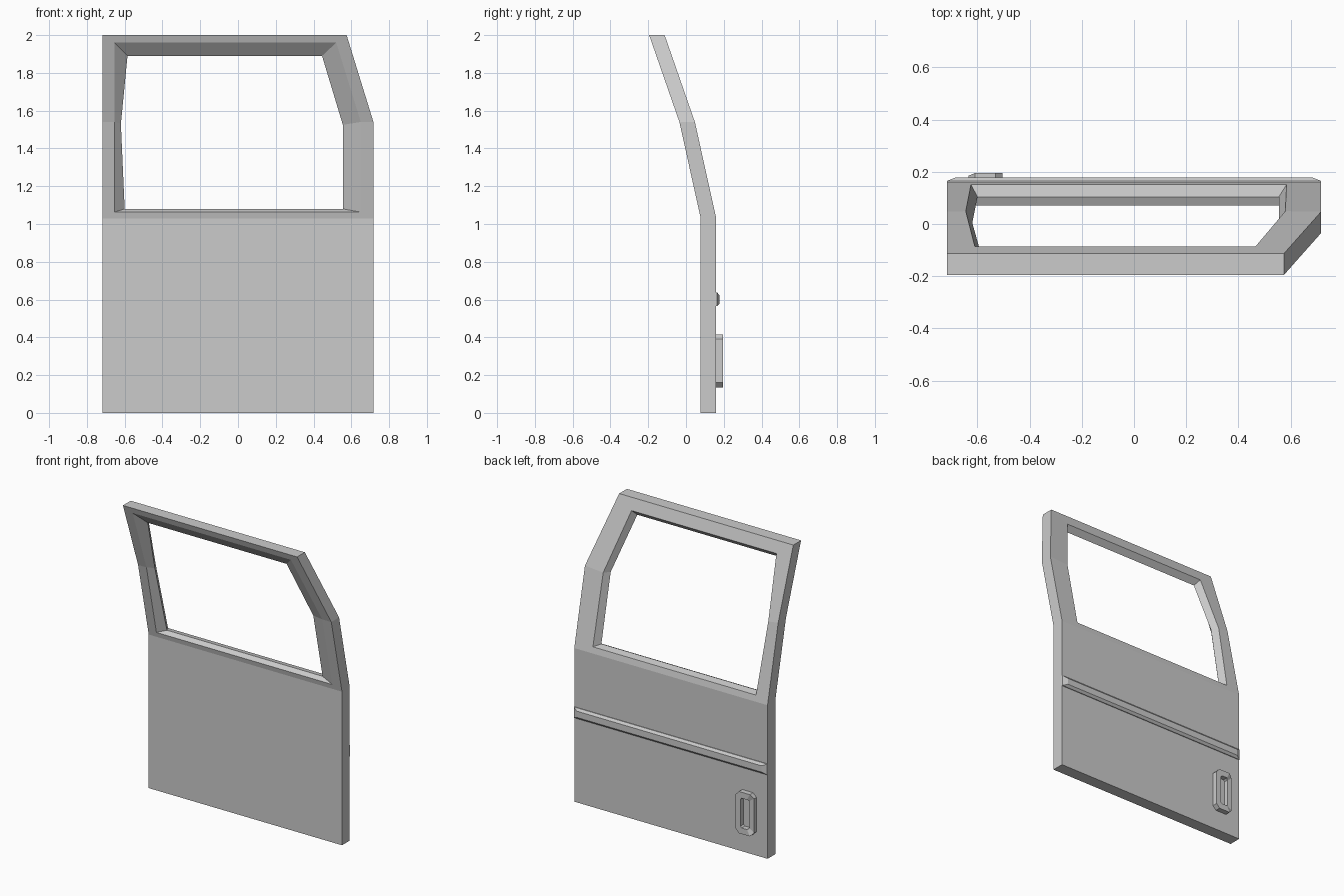
import bpy, bmesh

if "Cube" in bpy.data.objects:
    bpy.data.objects.remove(bpy.data.objects["Cube"])


def make_object(name, bm):
    bmesh.ops.recalc_face_normals(bm, faces=bm.faces[:])
    me = bpy.data.meshes.new(name)
    bm.to_mesh(me)
    bm.free()
    ob = bpy.data.objects.new(name, me)
    bpy.context.collection.objects.link(ob)
    return ob


def bridge(bm, a, b, skip=()):
    n = len(a)
    for i in range(n):
        if i not in skip:
            j = (i + 1) % n
            bm.faces.new((a[i], a[j], b[j], b[i]))


def skin_y(z):
    """Outer skin of the door: upright below, leaning inwards in two steps above."""
    pts = [(0, 0.16), (1.03, 0.16), (1.54, 0.047), (2.0, -0.113)]
    for (z0, y0), (z1, y1) in zip(pts, pts[1:]):
        if z <= z1:
            return y0 + (y1 - y0) * (z - z0) / (z1 - z0)
    return pts[-1][1]


def ring(bm, outline, depth):
    return [bm.verts.new((x, skin_y(z) - depth, z)) for x, z in outline]


# Door shell: window frame rings joined to the lower panel
W = 0.717
T = 0.082
outer = [(-W, 1.03), (-W, 1.54), (-W, 2.0), (0.575, 2.0), (W, 1.54), (W, 1.03)]
back_hole = [(-0.625, 1.07), (-0.645, 1.53), (-0.61, 1.925),
             (0.465, 1.925), (0.58, 1.53), (0.585, 1.07)]
mid_hole = [(-0.60, 1.08), (-0.62, 1.53), (-0.585, 1.89),
            (0.445, 1.89), (0.555, 1.525), (0.555, 1.08)]
front_hole = [(-0.655, 1.063), (-0.655, 1.54), (-0.655, 1.96),
              (0.52, 1.96), (0.65, 1.54), (0.65, 1.063)]
bm = bmesh.new()
loops = [ring(bm, outer, 0), ring(bm, back_hole, 0), ring(bm, mid_hole, 0.045),
         ring(bm, front_hole, T), ring(bm, outer, T)]
for a, b in zip(loops, loops[1:]):
    bridge(bm, a, b)
bridge(bm, loops[-1], loops[0], skip=(5,))
top = [loops[0][0], loops[0][5], loops[4][5], loops[4][0]]
foot = [bm.verts.new((v.co.x, v.co.y, 0)) for v in top]
bridge(bm, top, foot)
bm.faces.new(foot)
make_object("door_shell", bm)

# Belt moulding with chamfered edges and ends
bm = bmesh.new()
rail = []
for y, hx, z0, z1 in [(0.158, W, 0.565, 0.637), (0.165, W, 0.565, 0.637),
                      (0.178, 0.685, 0.58, 0.622)]:
    rail.append([bm.verts.new((x, y, z)) for x, z in
                 [(-hx, z0), (hx, z0), (hx, z1), (-hx, z1)]])
bridge(bm, rail[0], rail[1])
bridge(bm, rail[1], rail[2])
bm.faces.new(rail[0])
bm.faces.new(rail[2])
make_object("belt_moulding", bm)

# Pull handle: ring with cut corners and a lower bar on the door edge side
bm = bmesh.new()
out = [(-0.635, 0.16), (-0.61, 0.135), (-0.53, 0.135), (-0.505, 0.16),
       (-0.505, 0.39), (-0.53, 0.415), (-0.61, 0.415), (-0.635, 0.39)]
inn = [(-0.60, 0.185), (-0.59, 0.175), (-0.55, 0.175), (-0.54, 0.185),
       (-0.54, 0.365), (-0.55, 0.375), (-0.59, 0.375), (-0.60, 0.365)]


def handle_loop(pts, base):
    return [bm.verts.new((x, 0.158 if base else (0.185 if x < -0.595 and 0.15 < z < 0.4 else 0.195), z))
            for x, z in pts]


hl = [handle_loop(out, True), handle_loop(out, False),
      handle_loop(inn, False), handle_loop(inn, True)]
for a, b in zip(hl, hl[1:] + hl[:1]):
    bridge(bm, a, b)
make_object("pull_handle", bm)
